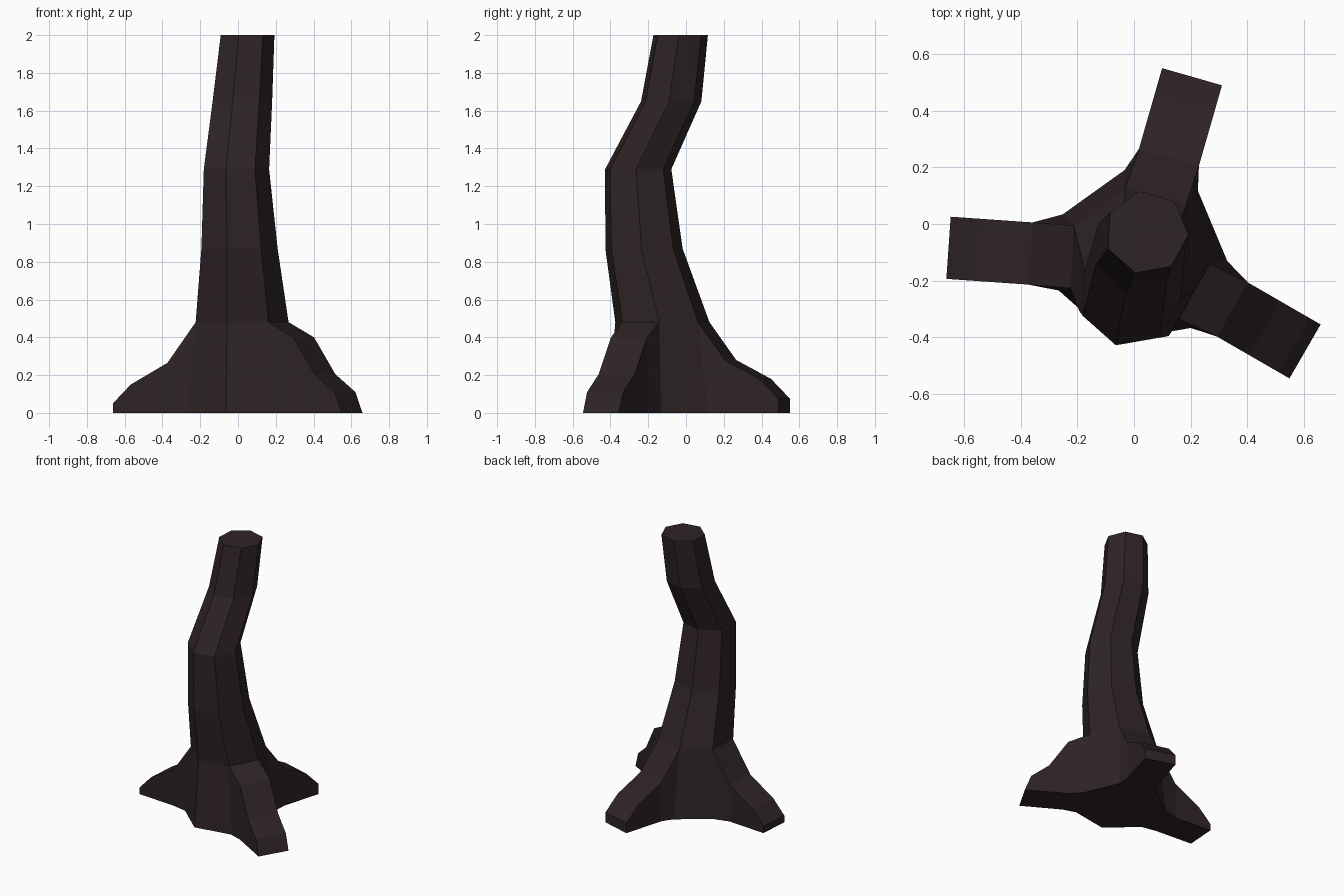
import bpy, bmesh
from math import cos, sin, radians, pi

if "Cube" in bpy.data.objects:
    bpy.data.objects.remove(bpy.data.objects["Cube"])

SIDES = 7
TWIST = radians(-3)

bark = bpy.data.materials.new("dark_bark")
bark.diffuse_color = (0.028, 0.017, 0.019, 1)
bark.use_nodes = True
bark.node_tree.nodes["Principled BSDF"].inputs["Base Color"].default_value = bark.diffuse_color

# Trunk rings: centre x, centre y, z, radius
rings = [(0.02, -0.115, 0, 0.31), (0.012, -0.128, 0.48, 0.256),
         (0.0, -0.225, 0.87, 0.21), (-0.015, -0.255, 1.29, 0.18),
         (0.017, -0.08, 1.65, 0.164), (0.045, -0.03, 2.0, 0.148)]

# Roots grow out of a trunk face: face index -> direction, end centre,
# sections (distance back from the end at the top, at the bottom, height)
roots = {
    3: (176, (-0.655, -0.084), [(0.29, 0.29, 0.265), (0.095, 0.095, 0.15), (0, 0, 0.05)]),
    1: (74, (0.205, 0.52), [(0.296, 0.296, 0.28), (0.104, 0.104, 0.18), (0, 0, 0.075)]),
    6: (-30, (0.604, -0.45), [(0.296, 0.296, 0.40), (0.166, 0.166, 0.205), (0.043, 0, 0.11)]),
}
HALF_WIDTH = 0.11

bm = bmesh.new()
loops = []
for cx, cy, z, r in rings:
    loops.append([bm.verts.new((cx + r * cos(TWIST + 2 * pi * i / SIDES),
                                cy + r * sin(TWIST + 2 * pi * i / SIDES), z))
                  for i in range(SIDES)])

# Trunk sides, leaving openings for the roots
for level, (lo, hi) in enumerate(zip(loops, loops[1:])):
    for i in range(SIDES):
        if level == 0 and i in roots:
            continue
        j = (i + 1) % SIDES
        bm.faces.new((lo[i], lo[j], hi[j], hi[i]))
bm.faces.new(loops[-1])
bm.faces.new(loops[0][::-1])

# Buttress roots
for i, (angle, end, sections) in roots.items():
    j = (i + 1) % SIDES
    dx, dy = cos(radians(angle)), sin(radians(angle))
    prev = [loops[0][i], loops[0][j], loops[1][j], loops[1][i]]
    for top_back, low_back, h in sections:
        cur = []
        for side, back, z in ((-1, low_back, 0), (1, low_back, 0),
                              (1, top_back, h), (-1, top_back, h)):
            cur.append(bm.verts.new((end[0] - dx * back - dy * side * HALF_WIDTH,
                                     end[1] - dy * back + dx * side * HALF_WIDTH, z)))
        for a in range(4):
            b = (a + 1) % 4
            bm.faces.new((prev[a], prev[b], cur[b], cur[a]))
        prev = cur
    bm.faces.new(prev)

bmesh.ops.recalc_face_normals(bm, faces=bm.faces)
mesh = bpy.data.meshes.new("tree_trunk")
bm.to_mesh(mesh)
bm.free()
mesh.materials.append(bark)
bpy.context.collection.objects.link(bpy.data.objects.new("tree_trunk", mesh))
